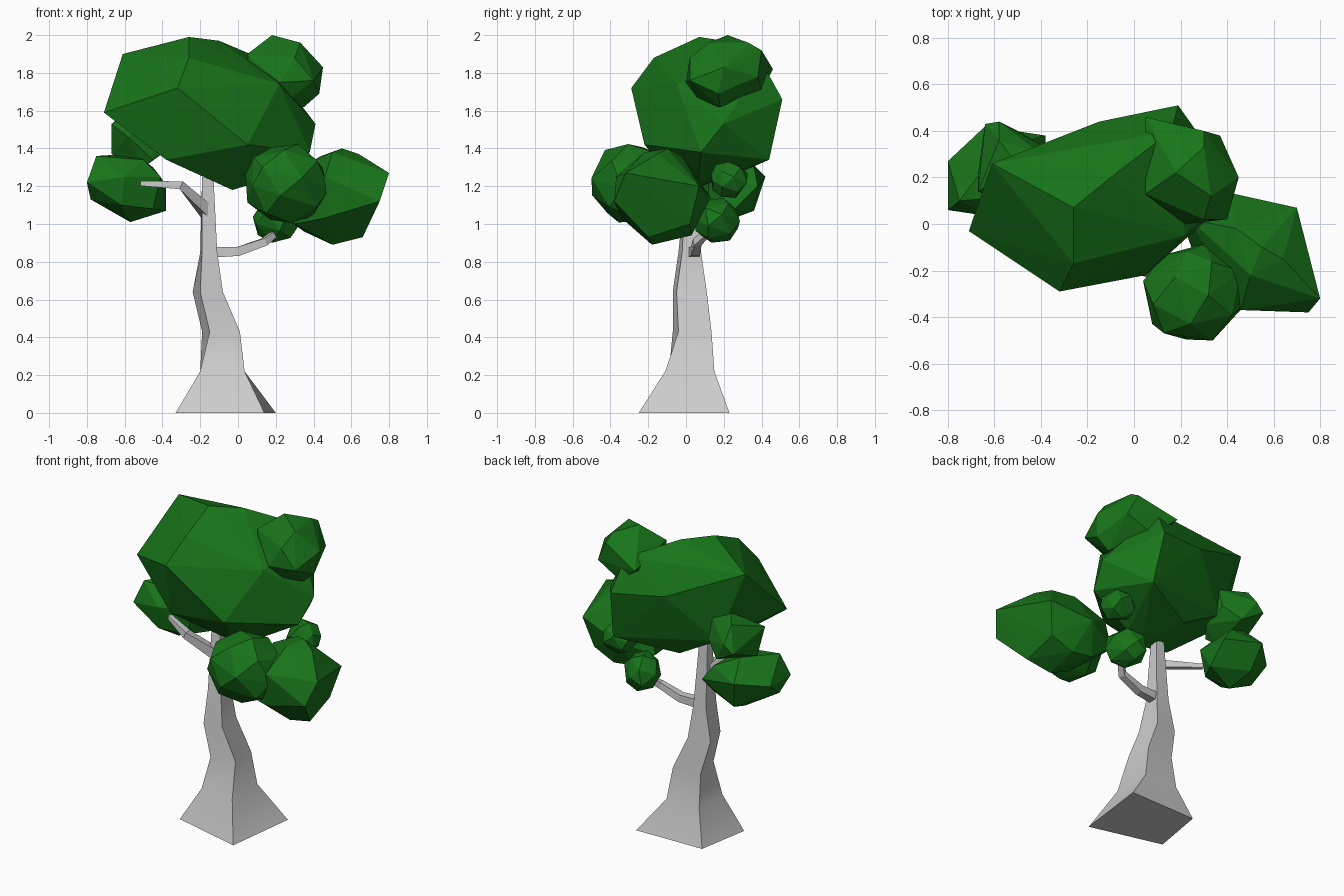
import bpy, bmesh, math, random
from mathutils import Vector, Matrix

random.seed(4)
green = bpy.data.materials.new("leaf_green")
green.diffuse_color = (0.009, 0.175, 0.01, 1)


def finish(bm, name, mat=None):
    bmesh.ops.recalc_face_normals(bm, faces=bm.faces)
    me = bpy.data.meshes.new(name)
    bm.to_mesh(me)
    bm.free()
    ob = bpy.data.objects.new(name, me)
    bpy.context.collection.objects.link(ob)
    if mat:
        me.materials.append(mat)
    return ob


def loft(name, rings):
    """Skin a stack of four-cornered sections and cap both ends."""
    bm = bmesh.new()
    vs = [[bm.verts.new(p) for p in r] for r in rings]
    for a, b in zip(vs, vs[1:]):
        for i in range(4):
            j = (i + 1) % 4
            bm.faces.new((a[i], a[j], b[j], b[i]))
    bm.faces.new(vs[0][::-1])
    bm.faces.new(vs[-1])
    return finish(bm, name)


def branch(name, path, radii):
    pts = [Vector(p) for p in path]
    rings = []
    for i, (p, r) in enumerate(zip(pts, radii)):
        d = (pts[min(i + 1, len(pts) - 1)] - pts[max(i - 1, 0)]).normalized()
        side = d.cross(Vector((0, 0, 1))).normalized()
        up = side.cross(d)
        rings.append([p + (side * a + up * b) * r * 0.8
                      for a, b in ((1, 1), (-1, 1), (-1, -1), (1, -1))])
    return loft(name, rings)


def hull(name, pts):
    bm = bmesh.new()
    for p in pts:
        bm.verts.new(p)
    res = bmesh.ops.convex_hull(bm, input=bm.verts[:])
    loose = {v for v in res["geom_interior"] if isinstance(v, bmesh.types.BMVert)}
    bmesh.ops.delete(bm, geom=list(loose), context='VERTS')
    return finish(bm, name, green)


def clump(name, centre, radii, turn=0, n=24):
    """Faceted leaf clump: hull of jittered points spread over an ellipsoid."""
    rot = Matrix.Rotation(math.radians(turn), 3, 'Z')
    pts = []
    for i in range(n):
        h = 1 - 2 * (i + 0.5) / n
        a = i * 2.39996 + random.uniform(-0.2, 0.2)
        q = math.sqrt(1 - h * h)
        k = random.uniform(0.98, 1.06)
        v = Vector((q * math.cos(a) * radii[0], q * math.sin(a) * radii[1], h * radii[2]))
        pts.append(Vector(centre) + rot @ (v * k))
    return hull(name, pts)


# Trunk: height, then front-left, front-right, back-right, back-left corners
sections = [
    (0.00, (-.33, -.13), (.14, -.25), (.20, .23), (-.27, .22)),
    (0.22, (-.20, -.09), (.035, -.11), (.035, .15), (-.20, .15)),
    (0.43, (-.15, -.07), (.01, -.04), (.00, .135), (-.19, .12)),
    (0.64, (-.20, -.07), (-.08, -.05), (-.09, .11), (-.24, .09)),
    (0.85, (-.19, -.04), (-.11, -.02), (-.11, .08), (-.20, .08)),
    (1.25, (-.19, .00), (-.13, .00), (-.13, .05), (-.19, .05)),
]
trunk = loft("trunk", [[(x, y, s[0]) for x, y in s[1:]] for s in sections])
bpy.context.view_layer.objects.active = trunk
trunk.select_set(True)
bpy.ops.object.shade_smooth_by_angle(angle=math.radians(40))

# Branches
branch("right_branch", [(-.14, .04, .85), (0, .05, .855), (.14, .06, .905), (.22, .13, .97)],
       [.035, .03, .025, .018])
branch("left_branch", [(-.16, .02, 1.06), (-.3, -.1, 1.205), (-.51, .025, 1.215)],
       [.04, .028, .016])

# Large irregular leaf masses
hull("crown_leaves", [
    (-.71, -.03, 1.59), (-.61, .26, 1.90), (-.26, .07, 1.99), (-.10, .20, 1.97),
    (.04, .20, 1.89), (-.32, -.29, 1.72), (-.38, -.15, 1.34), (-.03, .02, 1.18),
    (.10, .06, 1.22), (.38, .08, 1.38), (.41, .20, 1.53), (.19, .51, 1.66),
    (.22, .44, 1.34), (-.15, .44, 1.70), (.05, -.22, 1.42), (.22, -.05, 1.74),
    (-.42, .28, 1.42), (-.15, .28, 1.27), (.16, .40, 1.86), (-.26, -.17, 1.88)])
hull("right_leaves", [
    (.55, -.10, 1.40), (.80, -.32, 1.27), (.75, -.38, 1.12), (.64, -.15, 1.37),
    (.70, .07, 1.20), (.43, .13, 1.14), (.46, -.37, 1.25), (.66, -.20, .93),
    (.50, -.18, .89), (.65, .02, 1.00), (.20, .03, 1.07), (.24, .02, 1.25),
    (.30, -.25, 1.0), (.35, .03, .96), (.50, .03, .94), (.45, -.34, 1.03),
    (.44, -.02, 1.36), (.50, -.22, 1.38)])
hull("upper_right_leaves", [
    (.18, .22, 2.0), (.30, .33, 1.96), (.05, .46, 1.82), (.05, .13, 1.90),
    (.22, .00, 1.75), (.40, .02, 1.76), (.45, .20, 1.83), (.43, .17, 1.69),
    (.30, .40, 1.92), (.37, .38, 1.78), (.22, .08, 1.62), (.35, .18, 1.62),
    (.20, .40, 1.70), (.07, .10, 1.73), (.30, .02, 1.88), (.33, .12, 1.96)])
hull("left_leaves", [
    (-.80, .06, 1.22), (-.80, .27, 1.22), (-.75, .10, 1.36), (-.60, .30, 1.37),
    (-.38, .38, 1.20), (-.38, .25, 1.07), (-.57, .20, 1.01), (-.78, .15, 1.13),
    (-.60, .03, 1.25), (-.41, .12, 1.25), (-.64, .42, 1.25), (-.50, .12, 1.34),
    (-.62, .06, 1.10), (-.45, .36, 1.30), (-.60, .36, 1.07), (-.45, .12, 1.08)])
hull("left_upper_leaves", [
    (-.67, .14, 1.53), (-.67, .22, 1.37), (-.64, .43, 1.45), (-.58, .44, 1.50),
    (-.40, .34, 1.45), (-.45, .12, 1.34), (-.50, .16, 1.30), (-.39, .20, 1.38),
    (-.50, .40, 1.37), (-.58, .10, 1.46), (-.50, .25, 1.62), (-.40, .30, 1.58),
    (-.58, .36, 1.60)])

# Smaller round clumps
clump("front_leaves", (.255, -.30, 1.215), (.23, .21, .22))
clump("small_low_leaves", (.20, .165, 1.02), (.135, .11, .12), 140, n=20)
clump("small_back_leaves", (.32, .23, 1.235), (.11, .105, .1), n=20)
